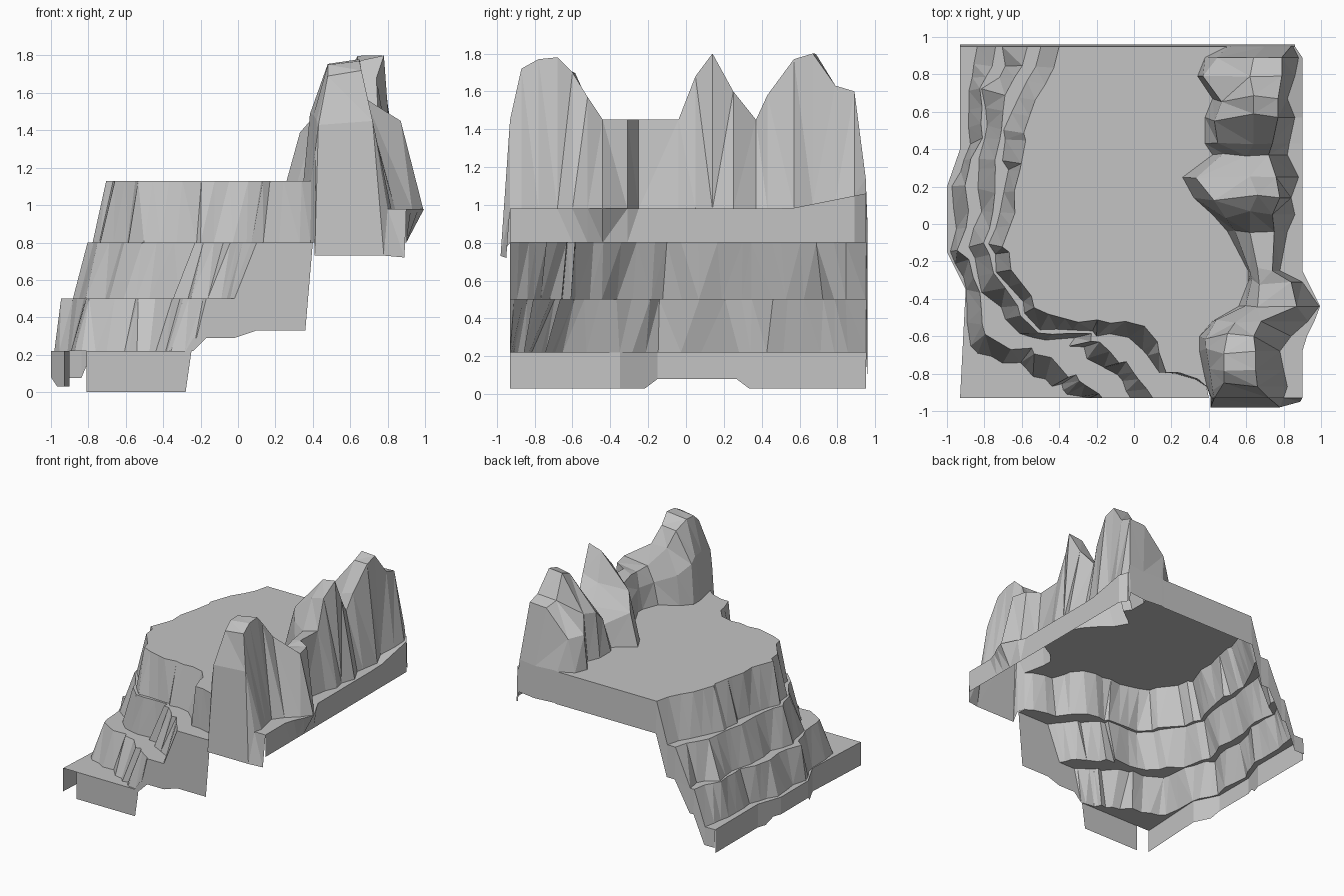
import bpy, bmesh, random
from mathutils import Vector

random.seed(7)
cube = bpy.data.objects.get("Cube")
if cube:
    bpy.data.objects.remove(cube)

# One plain stone colour
stone = bpy.data.materials.new("grey_stone")
stone.use_nodes = True
GREY = (0.55, 0.55, 0.55, 1)
stone.diffuse_color = GREY
stone.node_tree.nodes["Principled BSDF"].inputs["Base Color"].default_value = GREY


def make_part(name, faces, outward_from=None):
    """Flat-shaded object from lists of corner points, normals turned outward."""
    bm = bmesh.new()
    for corners in faces:
        bm.faces.new([bm.verts.new(c) for c in corners])
    bmesh.ops.remove_doubles(bm, verts=bm.verts, dist=0.0005)
    bmesh.ops.triangulate(bm, faces=bm.faces)
    bmesh.ops.recalc_face_normals(bm, faces=bm.faces)
    bm.normal_update()
    if outward_from is None:
        facing = sum(f.normal.z * f.calc_area() for f in bm.faces)
    else:
        centre = Vector(outward_from)
        facing = sum(f.normal.dot(f.calc_center_median() - centre) * f.calc_area()
                     for f in bm.faces)
    if facing < 0:
        bmesh.ops.reverse_faces(bm, faces=bm.faces)
    mesh = bpy.data.meshes.new(name)
    bm.to_mesh(mesh)
    bm.free()
    mesh.materials.append(stone)
    obj = bpy.data.objects.new(name, mesh)
    bpy.context.collection.objects.link(obj)
    return obj


def strip(a, b):
    """Quads that join two equally long rows of points."""
    return [(a[i], a[i + 1], b[i + 1], b[i]) for i in range(len(a) - 1)]


def wobble(amount):
    return Vector((random.uniform(-amount, amount), random.uniform(-amount, amount), 0))


# Rim lines of the terraces, from the back edge round the right side to the front
plateau_rim = [(-.4, .95), (-.52, .65), (-.58, .42), (-.63, .18), (-.68, -.1), (-.61, -.32),
               (-.46, -.49), (-.2, -.52), (.05, -.54), (.18, -.78), (.39, -.87)]
upper_rim = [(-.57, .95), (-.66, .7), (-.7, .45), (-.75, .18), (-.8, -.1), (-.69, -.33),
             (-.52, -.57), (-.25, -.6), (-.14, -.68), (0, -.8), (.1, -.93)]
lower_rim = [(-.74, .95), (-.8, .72), (-.82, .45), (-.91, .2), (-.92, -.13), (-.82, -.37),
             (-.8, -.6), (-.57, -.68), (-.4, -.76), (-.28, -.85), (-.17, -.93)]
base_edge = [(-.93, .95), (-.93, .7), (-.93, .4), (-1, .2), (-1, -.15), (-.9, -.35),
             (-.93, -.93), (-.75, -.93), (-.6, -.93), (-.45, -.93), (-.28, -.93)]
SUB = 3
COUNT = (len(base_edge) - 1) * SUB + 1
CORNER = 6 * SUB
shared = [wobble(.02) for _ in range(COUNT)]


def rim_row(points, z, rough):
    row = []
    for i in range(COUNT):
        k = min(i // SUB, len(points) - 2)
        t = i / SUB - k
        p = Vector((*points[k], z)).lerp(Vector((*points[k + 1], z)), t)
        if rough and 0 < i < COUNT - 1:
            p += shared[i] + wobble(.014)
        row.append(p)
    return row


def foot_row(upper, lower, taper=False):
    """Ragged line on the lower ledge where the cliff above lands."""
    row = []
    for i, (a, b) in enumerate(zip(upper, lower)):
        reach = random.uniform(.08, .15) / max((a - b).xy.length, .01)
        t = min(random.uniform(.45, .95), reach)
        if taper:
            t *= min(1, max(.02, (1 - i / (COUNT - 1)) * 4))
        p = a.lerp(b, t)
        p.z = b.z
        row.append(p)
    return row


rims = [rim_row(plateau_rim, 1.13, True), rim_row(upper_rim, .8, True),
        rim_row(lower_rim, .5, True), rim_row(base_edge, .22, False)]
tiers = [rims[0]]
for n, name in enumerate(("upper", "middle", "lower")):
    foot = foot_row(rims[n], rims[n + 1], n == 0)
    make_part(name + "_cliff", strip(rims[n], foot), (0, 0, 0))
    ledge = strip(foot, rims[n + 1])
    if n == 0:
        ledge.append((foot[-1], Vector((.4, -.93, .8)), rims[1][-1]))
    make_part(name + "_ledge", ledge)
    tiers += [foot, rims[n + 1]]

# Rocky ridge: y, inner foot x, crest start x, crest end x, crest z, outer foot x
ridge = [(.95, .5, .7, .84, 1.14, .85), (.89, .38, .64, .79, 1.6, .88),
         (.79, .34, .62, .79, 1.63, .86), (.67, .42, .64, .77, 1.8, .82),
         (.57, .38, .64, .77, 1.77, .86), (.43, .38, .64, .74, 1.58, .83),
         (.37, .42, .6, .72, 1.45, .82), (.25, .26, .62, .76, 1.6, .88),
         (.14, .32, .66, .78, 1.8, .84), (.05, .42, .62, .74, 1.68, .86),
         (-.04, .5, .62, .75, 1.45, .82), (-.25, .61, .66, .74, 1.45, .78),
         (-.31, .61, .67, .84, 1.45, .9), (-.44, .56, .66, .87, 1.45, .99),
         (-.52, .42, .54, .68, 1.57, .93),
         (-.6, .35, .5, .64, 1.7, .84), (-.68, .35, .48, .65, 1.78, .78),
         (-.78, .37, .48, .65, 1.77, .8), (-.87, .39, .48, .66, 1.72, .82),
         (-.93, .41, .43, .72, 1.45, .8)]
sections, side_top, side_bottom = [], [], []
for y, inner, c1, c2, top, outer in ridge:
    ledge_z = .98 + .08 * max(0, (y - .55) / .4)
    edge = max(outer, .9 + .1 * max(0, 1 - abs(y + .45) / .2))
    if y > .9:
        edge = outer + .01
    shift = random.uniform(-.02, .02) if abs(y) < .9 else 0
    shoulder = inner + (c1 - inner) * random.uniform(.1, .4)
    side_top.append(Vector((edge, y, ledge_z)))
    side_bottom.append(Vector((min(edge, .9), y, .8)))
    sections.append([Vector((inner, y, 1.13)),
                     Vector((shoulder, y + shift, 1.13 + (top - 1.13) * .55)),
                     Vector((c1, y - shift, top - random.uniform(0, .04))),
                     Vector((c2, y, top)),
                     Vector((outer, y, ledge_z)),
                     side_top[-1]])
sections[-1][0].z = .8
ridge_faces = []
for a, b in zip(sections, sections[1:]):
    ridge_faces += strip(a, b)
make_part("rock_ridge", ridge_faces)

# Front face of the ridge, reaching down over the ledge
front = sections[-1]
low_left, low_right = Vector((.41, -.98, .73)), Vector((.89, -.95, .72))
low_middle = Vector((.78, -.98, .73))
make_part("ridge_front", [(front[0], front[1], front[2], low_left),
                          (front[2], front[3], low_middle, low_left),
                          (front[3], front[4], low_middle),
                          (front[4], front[5], low_right, low_middle),
                          (front[0], rims[0][-1], tiers[1][-1])], (.6, 0, 1))

# Plateau between the cliffs and the ridge
ridge_foot = [s[0] for s in sections[:-1]]
make_part("plateau", [rims[0] + ridge_foot[:0:-1] + [ridge_foot[0]]])

# Skirts that hang from the outer edges
base = rims[3][:CORNER + 1]
base_bottom = [Vector((p.x, p.y, .08 if -.2 < p.y < .28 else .03)) for p in base]
make_part("right_skirt", strip(base, base_bottom), (0, 0, .1))
make_part("left_skirt", strip(side_top, side_bottom), (0, 0, .9))

front_top = rims[3][CORNER + 2:] + [t[-1] for t in tiers[-2:1:-1]] + [Vector((.4, -.93, .8))]
front_bottom = []
for p in front_top:
    z = 0 if p.x < -.27 else (.29 if p.x < .02 else .33)
    front_bottom.append(Vector((min(p.x, .36), p.y, z)))
make_part("front_skirt", strip(front_top, front_bottom), (0, 0, .3))

back_top = [t[0] for t in tiers[::-1]] + sections[0]
back_bottom = [p - Vector((0, -.01, min(.26, .1 + p.z * .2))) for p in back_top]
make_part("back_skirt", strip(back_top, back_bottom), (0, 0, .6))
